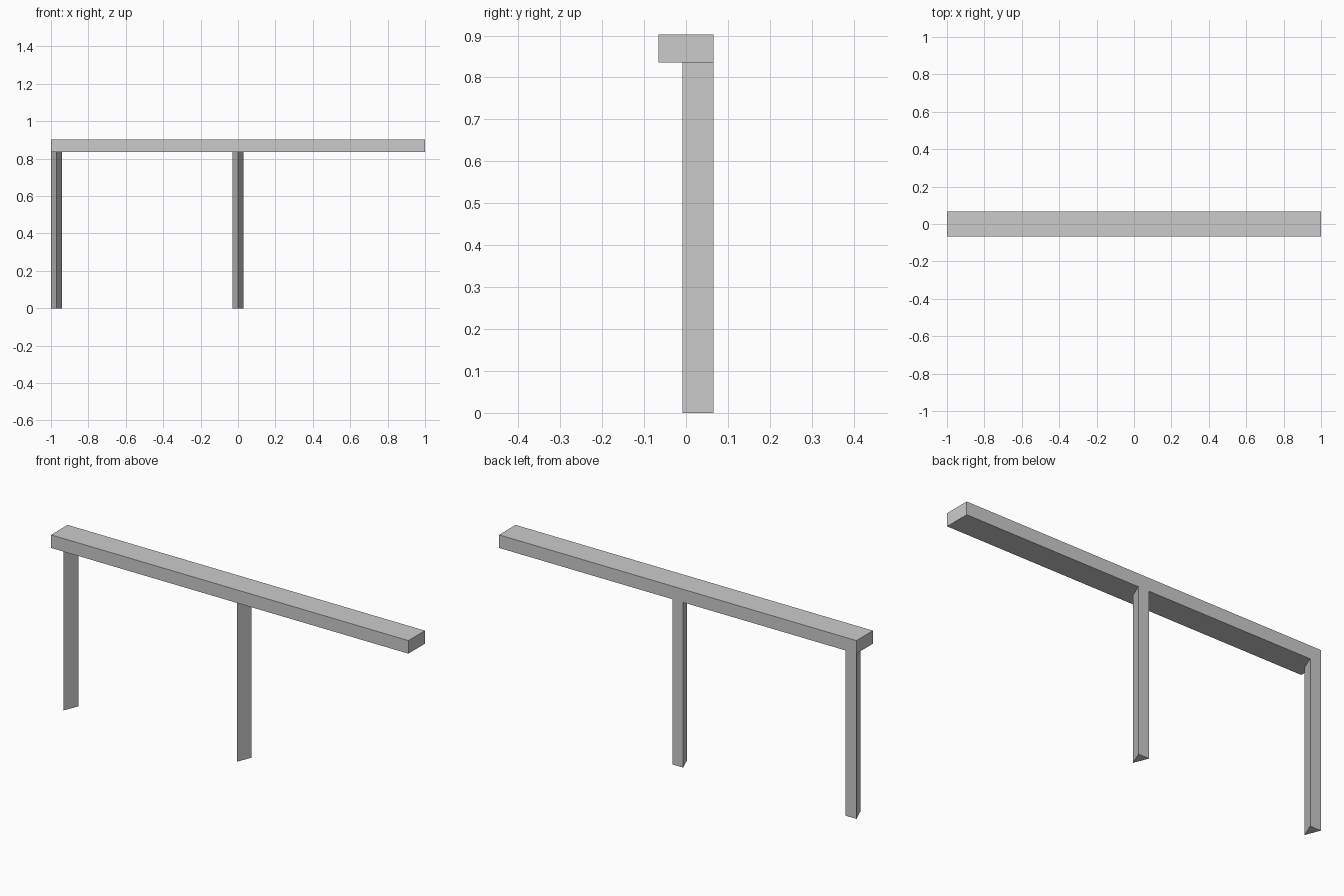
import bpy
import bmesh

if "Cube" in bpy.data.objects:
    bpy.data.objects.remove(bpy.data.objects["Cube"])

RAIL_BOTTOM, RAIL_TOP = 0.836, 0.902
HALF_DEPTH = 0.066

grey = bpy.data.materials.new("light_grey")
grey.diffuse_color = (0.6, 0.6, 0.6, 1.0)
grey.use_nodes = True
grey.node_tree.nodes["Principled BSDF"].inputs["Base Color"].default_value = grey.diffuse_color


def prism(name, outline, z0, z1):
    """Extrude an xy outline upwards from z0 to z1."""
    bm = bmesh.new()
    base = bm.faces.new([bm.verts.new((x, y, z0)) for x, y in outline])
    result = bmesh.ops.extrude_face_region(bm, geom=[base], use_keep_orig=True)
    top = [v for v in result["geom"] if isinstance(v, bmesh.types.BMVert)]
    bmesh.ops.translate(bm, verts=top, vec=(0, 0, z1 - z0))
    bmesh.ops.recalc_face_normals(bm, faces=bm.faces[:])
    mesh = bpy.data.meshes.new(name)
    bm.to_mesh(mesh)
    bm.free()
    mesh.materials.append(grey)
    obj = bpy.data.objects.new(name, mesh)
    bpy.context.collection.objects.link(obj)
    return obj


# Top rail: long box
d = HALF_DEPTH
prism("top_rail", [(-1, -d), (1, -d), (1, d), (-1, d)], RAIL_BOTTOM, RAIL_TOP)

# Triangular posts: flat side flush with the rail's back, edge facing front
for name, x in (("end_post", -0.97), ("middle_post", 0.0)):
    prism(name, [(x, -0.008), (x + 0.03, d), (x - 0.03, d)], 0, RAIL_BOTTOM)
